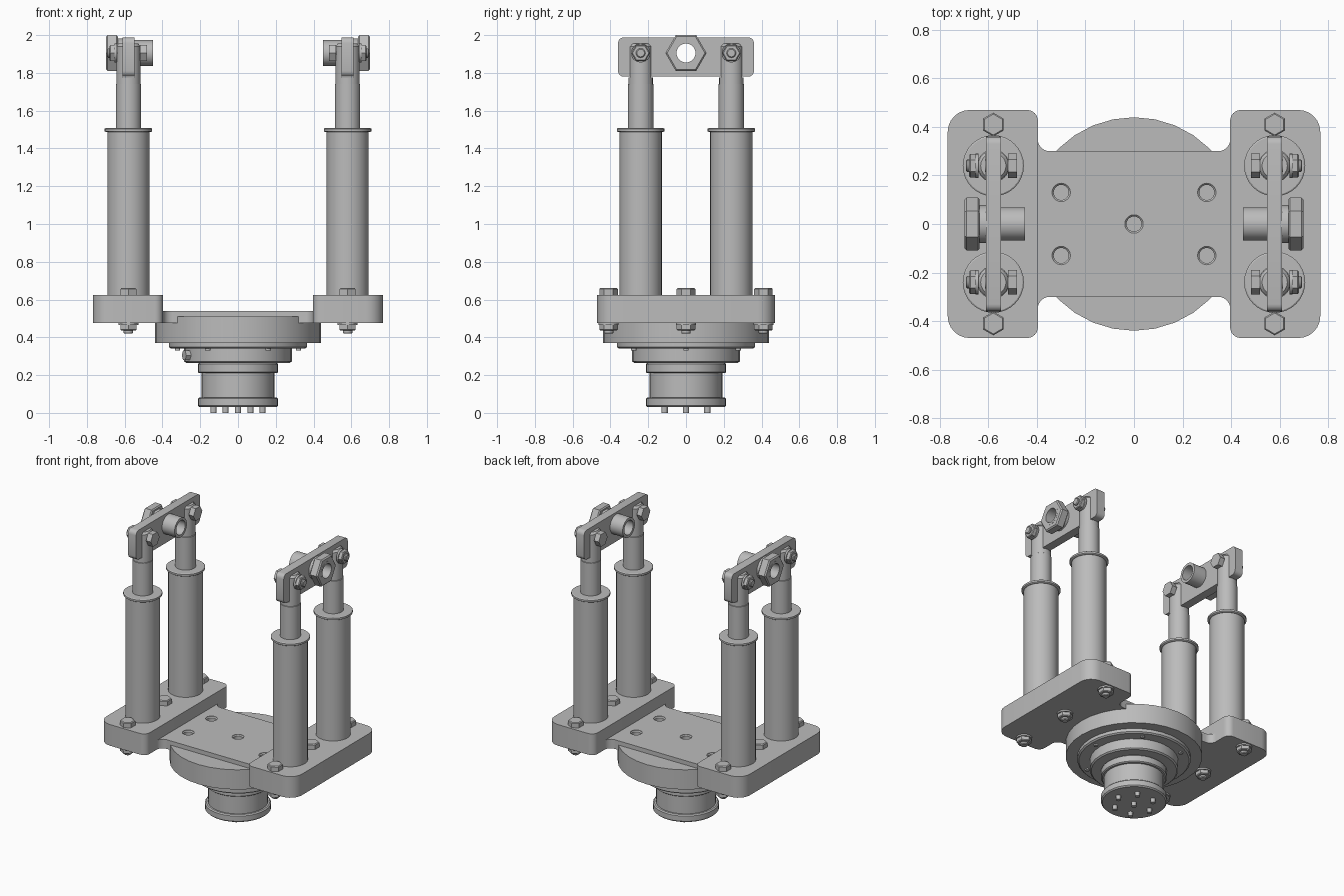
import bpy, bmesh, math
from mathutils import Vector, Matrix

if "Cube" in bpy.data.objects:
    bpy.data.objects.remove(bpy.data.objects["Cube"])

GREY = (0.5, 0.5, 0.5, 1)
metal = bpy.data.materials.new("grey metal")
metal.use_nodes = True
metal.diffuse_color = GREY
metal.node_tree.nodes["Principled BSDF"].inputs["Base Color"].default_value = GREY


def finish(name, bm, matrix=Matrix()):
    bmesh.ops.recalc_face_normals(bm, faces=bm.faces)
    bm.transform(matrix)
    mesh = bpy.data.meshes.new(name)
    bm.to_mesh(mesh)
    bm.free()
    mesh.materials.append(metal)
    ob = bpy.data.objects.new(name, mesh)
    bpy.context.collection.objects.link(ob)
    shade(mesh)
    return ob


def shade(mesh):
    for p in mesh.polygons:
        p.use_smooth = True
    mesh.set_sharp_from_angle(angle=math.radians(28))


def lathe(name, profile, loc=(0, 0, 0), axis=None, sides=32, turn=0.0, hollow=False):
    """Turn (radius, height) pairs about an axis; hollow closes the profile into a ring."""
    bm = bmesh.new()
    rings = []
    for r, h in profile:
        angles = [turn + math.tau * i / sides for i in range(sides)]
        rings.append([bm.verts.new((r * math.cos(a), r * math.sin(a), h)) for a in angles])
    pairs = list(zip(rings, rings[1:]))
    if hollow:
        pairs.append((rings[-1], rings[0]))
    else:
        bm.faces.new(rings[0])
        bm.faces.new(rings[-1])
    for a, b in pairs:
        for i in range(sides):
            j = (i + 1) % sides
            bm.faces.new((a[i], a[j], b[j], b[i]))
    rot = Vector(axis).to_track_quat('Z', 'Y').to_matrix().to_4x4() if axis else Matrix()
    return finish(name, bm, Matrix.Translation(loc) @ rot)


def rounded(corners, steps=6):
    """Outline with each (x, y, radius) corner replaced by a tangent arc."""
    out = []
    n = len(corners)
    for i, (x, y, r) in enumerate(corners):
        p = Vector((x, y))
        u = (Vector(corners[i - 1][:2]) - p).normalized()
        v = (Vector(corners[(i + 1) % n][:2]) - p).normalized()
        for k in range(steps + 1):
            t = math.pi / 2 * k / steps
            out.append(p + u * r * (1 - math.sin(t)) + v * r * (1 - math.cos(t)))
    return out


def prism(name, outline, low, high, along_x=False):
    bm = bmesh.new()
    put = (lambda p, h: (h, p.x, p.y)) if along_x else (lambda p, h: (p.x, p.y, h))
    a = [bm.verts.new(put(p, low)) for p in outline]
    b = [bm.verts.new(put(p, high)) for p in outline]
    bm.faces.new(a)
    bm.faces.new(b)
    for i in range(len(a)):
        j = (i + 1) % len(a)
        bm.faces.new((a[i], a[j], b[j], b[i]))
    return finish(name, bm)


def cut(ob, cutter):
    mod = ob.modifiers.new("cut", 'BOOLEAN')
    mod.operation = 'DIFFERENCE'
    mod.solver = 'EXACT'
    mod.object = cutter
    deps = bpy.context.evaluated_depsgraph_get()
    mesh = bpy.data.meshes.new_from_object(ob.evaluated_get(deps))
    ob.modifiers.clear()
    ob.data = mesh
    shade(mesh)


# Stepped round base
disc = lathe("mounting_disc", [(0.44, 0.37), (0.44, 0.51)])
lathe("step_ring", [(0.355, 0.34), (0.365, 0.348), (0.365, 0.37)])
lathe("bearing_ring", [(0.275, 0.265), (0.285, 0.273), (0.285, 0.34)])
lathe("spindle", [(0.205, 0.03), (0.213, 0.038), (0.213, 0.075), (0.205, 0.082), (0.193, 0.082),
                  (0.193, 0.21), (0.205, 0.21), (0.213, 0.216), (0.213, 0.258), (0.205, 0.265)])
lathe("spindle_centre_screw", [(0.016, 0.0), (0.016, 0.03)], sides=12)
for i in range(6):
    a = math.tau * i / 6
    c, s = math.cos(a), math.sin(a)
    lathe("spindle_screw", [(0.016, 0.0), (0.016, 0.03)], (0.13 * c, 0.13 * s, 0), sides=12)
    lathe("ring_screw", [(0.014, 0.33), (0.014, 0.345)], (0.32 * c, 0.32 * s, 0), sides=12)
a = math.radians(203)
out = Vector((math.cos(a), math.sin(a), 0))
lathe("side_plug", [(0.03, 0.0), (0.03, 0.035)], out * 0.275 + Vector((0, 0, 0.305)), out, sides=6)

# Bridge plate with filleted ends and bored holes
w, e, f = 0.3, 0.397, 0.35
bridge = prism("bridge_plate", rounded([
    (-e, -f, 0), (-e, -w, 0.05), (e, -w, 0.05), (e, -f, 0),
    (e + 0.02, -f, 0), (e + 0.02, f, 0),
    (e, f, 0), (e, w, 0.05), (-e, w, 0.05), (-e, f, 0),
    (-e - 0.02, f, 0), (-e - 0.02, -f, 0)]), 0.475, 0.54)
# Remove the repeated points left by unrounded corners
bm = bmesh.new()
bm.from_mesh(bridge.data)
bmesh.ops.remove_doubles(bm, verts=bm.verts, dist=1e-5)
bm.to_mesh(bridge.data)
bm.free()
shade(bridge.data)
for x, y in [(0, 0)] + [(sx * 0.3, sy * 0.13) for sx in (-1, 1) for sy in (-1, 1)]:
    bore = lathe("bore_cutter", [(0.031, 0.44), (0.031, 0.53), (0.038, 0.537), (0.038, 0.56)], (x, y, 0), sides=24)
    cut(bridge, bore)
    cut(disc, bore)
    bpy.data.objects.remove(bore)

# Two mirrored ends
PIN = 1.905
for s, side in ((-1, "right"), (1, "left")):
    cx = s * 0.58
    inner, outer = s * 0.396, s * 0.768
    prism(side + "_end_plate", rounded([
        (inner, -0.47, 0.045), (outer, -0.47, 0.09),
        (outer, 0.47, 0.09), (inner, 0.47, 0.045)]), 0.475, 0.625)

    # Plate bolts: head above, washer, nut and stud below
    for y in (-0.41, 0, 0.41):
        at = (cx, y, 0)
        lathe(side + "_plate_bolt_head", [(0.049, 0.625), (0.049, 0.655), (0.043, 0.661)], at, sides=6, turn=math.pi / 6)
        lathe(side + "_plate_washer", [(0.053, 0.464), (0.053, 0.475)], at, sides=24)
        lathe(side + "_plate_nut", [(0.043, 0.436), (0.049, 0.441), (0.049, 0.464)], at, sides=6, turn=math.pi / 6)
        lathe(side + "_plate_stud", [(0.02, 0.419), (0.025, 0.424), (0.025, 0.45)], at, sides=16)

    # Link plate across the two rods
    link = prism(side + "_link_plate", rounded([
        (-0.36, 1.78, 0.03), (0.36, 1.78, 0.03), (0.36, 1.988, 0.03), (-0.36, 1.988, 0.03)], 4),
        cx - 0.031, cx + 0.031, along_x=True)
    bore = lathe("link_cutter", [(0.06, -0.2), (0.06, 0.2)], (cx, 0, PIN), (1, 0, 0))
    cut(link, bore)
    bpy.data.objects.remove(bore)

    # Hollow pivot: inner sleeve, collar and large nut on the outside
    axis, at = (s, 0, 0), (cx, 0, PIN)
    lathe(side + "_pivot_sleeve", [(0.05, -0.13), (0.069, -0.13), (0.069, 0.11), (0.05, 0.11)], at, axis, hollow=True)
    lathe(side + "_pivot_collar", [(0.06, 0.03), (0.078, 0.03), (0.078, 0.056), (0.06, 0.056)], at, axis, hollow=True)
    lathe(side + "_pivot_nut", [(0.06, 0.056), (0.1, 0.056), (0.109, 0.063), (0.109, 0.11), (0.1, 0.118), (0.058, 0.118)],
          at, axis, sides=6, hollow=True)
    lathe(side + "_pivot_nut_bore", [(0.05, 0.06), (0.066, 0.06), (0.066, 0.119), (0.05, 0.119)], at, axis, hollow=True)

    # Cylinders, rods with slotted tops, and clevis bolts
    for y in (-0.24, 0.24):
        base, at = (cx, y, 0), (cx, y, PIN)
        lathe(side + "_cylinder", [(0.112, 0.625), (0.112, 1.49)], base)
        lathe(side + "_cylinder_cap", [(0.12, 1.487), (0.126, 1.491), (0.126, 1.504), (0.12, 1.508)], base)
        rod = lathe(side + "_rod", [(0.067, 1.5), (0.067, 1.74), (0.064, 1.742), (0.064, 1.94), (0.052, 1.955)], base)
        slot = prism("slot_cutter", [Vector((y + u, v)) for u, v in ((-0.1, 1.775), (0.1, 1.775), (0.1, 2.1), (-0.1, 2.1))],
                     cx - 0.0315, cx + 0.0315, along_x=True)
        cut(rod, slot)
        bpy.data.objects.remove(slot)
        lathe(side + "_clevis_head", [(0.05, -0.097), (0.05, -0.06)], at, axis, sides=6)
        lathe(side + "_clevis_washer", [(0.05, 0.06), (0.05, 0.073)], at, axis, sides=24)
        lathe(side + "_clevis_nut", [(0.049, 0.073), (0.049, 0.095), (0.043, 0.1)], at, axis, sides=6)
        lathe(side + "_clevis_pin", [(0.025, -0.06), (0.025, 0.108), (0.02, 0.113)], at, axis, sides=16)
